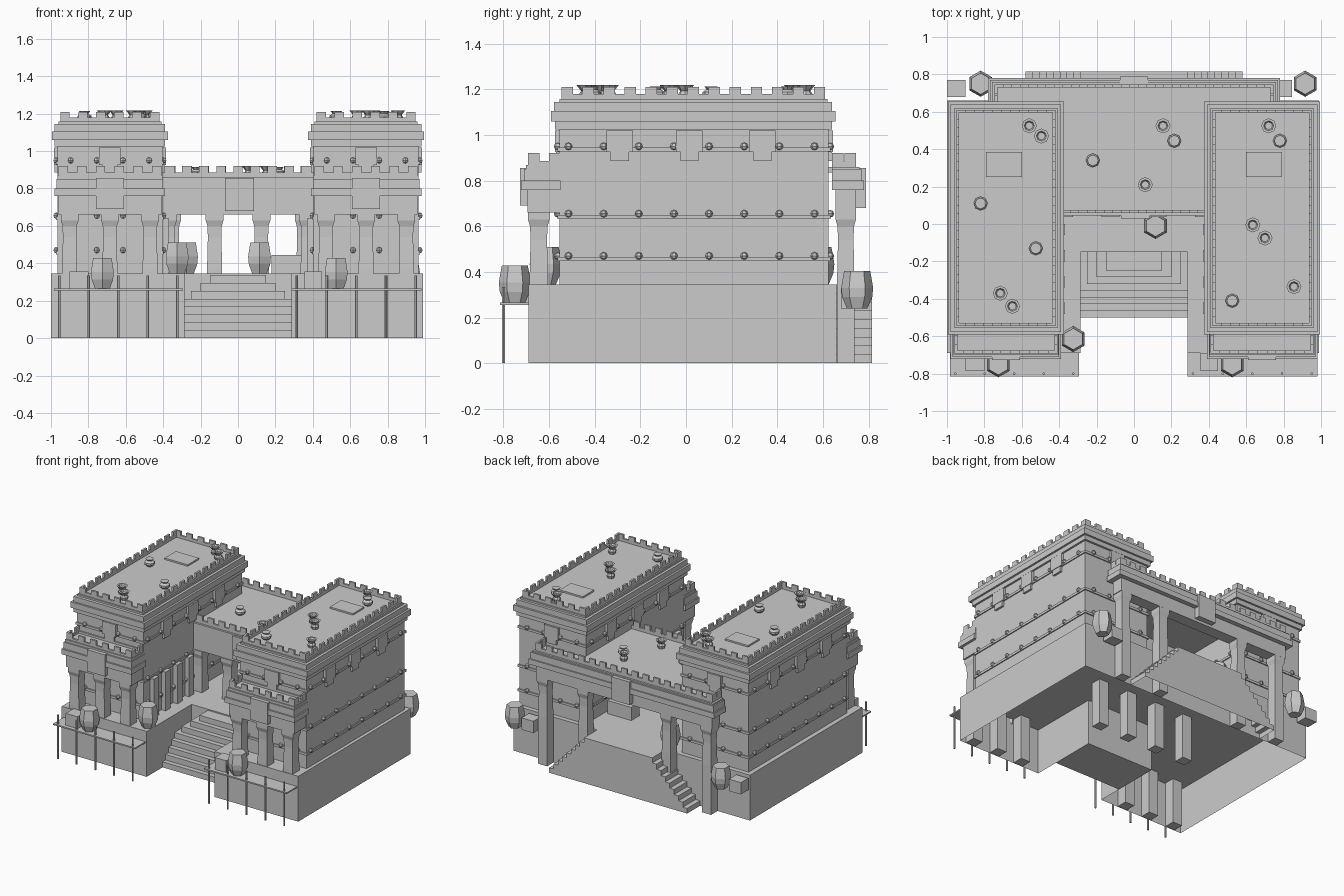
import bpy, bmesh, math
from mathutils import Matrix, Vector

if "Cube" in bpy.data.objects:
    bpy.data.objects.remove(bpy.data.objects["Cube"])


def finish(name, bm):
    bmesh.ops.recalc_face_normals(bm, faces=bm.faces)
    me = bpy.data.meshes.new(name)
    bm.to_mesh(me)
    bm.free()
    ob = bpy.data.objects.new(name, me)
    bpy.context.collection.objects.link(ob)
    return ob


def boxes(name, items):
    """Boxes given as x0, x1, y0, y1, z0, z1, joined in one object."""
    bm = bmesh.new()
    for x0, x1, y0, y1, z0, z1 in items:
        m = (Matrix.Translation(((x0+x1)/2, (y0+y1)/2, (z0+z1)/2))
             @ Matrix.Diagonal((abs(x1-x0), y1-y0, z1-z0, 1)))
        bmesh.ops.create_cube(bm, size=1, matrix=m)
    return finish(name, bm)


def prism(name, pts, vec, open_bottom=False):
    """Polygon swept along a vector."""
    bm = bmesh.new()
    f = bm.faces.new([bm.verts.new(p) for p in pts])
    r = bmesh.ops.extrude_face_region(bm, geom=[f], use_keep_orig=True)
    bmesh.ops.translate(bm, vec=vec, verts=[v for v in r['geom'] if isinstance(v, bmesh.types.BMVert)])
    bm.normal_update()
    if open_bottom:
        low = [f for f in bm.faces if all(v.co.z < 1e-4 for v in f.verts)]
        bmesh.ops.delete(bm, geom=low, context='FACES')
    return finish(name, bm)


def lathe(name, profile, sides, loc, turn=0.0):
    """Stack of polygon rings (radius, height), capped at both ends."""
    bm = bmesh.new()
    rings = []
    for r, z in profile:
        rings.append([bm.verts.new((loc[0] + r*math.cos(turn + 2*math.pi*i/sides),
                                    loc[1] + r*math.sin(turn + 2*math.pi*i/sides),
                                    loc[2] + z)) for i in range(sides)])
    for a, b in zip(rings, rings[1:]):
        for i in range(sides):
            j = (i + 1) % sides
            bm.faces.new((a[i], a[j], b[j], b[i]))
    bm.faces.new(rings[0])
    bm.faces.new(rings[-1])
    return finish(name, bm)


def merlons(x0, x1, y0, y1, z0, z1, edges):
    """Battlement blocks along chosen edges: f(ront) b(ack) l(eft) r(ight)."""
    t, out = 0.015, []
    for e in edges:
        a, b = (x0, x1) if e in 'fb' else (y0, y1)
        n = max(2, round((b-a)/0.09))
        step = (b-a-0.05)/(n-1)
        for i in range(n):
            p = a + i*step
            if e in 'fb':
                y = y0 if e == 'f' else y1-t
                out.append((p, p+0.05, y, y+t, z0, z1))
            else:
                x = x0 if e == 'l' else x1-t
                out.append((x, x+t, p, p+0.05, z0, z1))
    return out


def parapet(x0, x1, y0, y1, z0, z1, t=0.015):
    return [(x0, x1, y0, y0+t, z0, z1), (x0, x1, y1-t, y1, z0, z1),
            (x0, x0+t, y0, y1, z0, z1), (x1-t, x1, y0, y1, z0, z1)]


def column(name, x, y, z0, z1, w):
    """Square column with slight swelling and a spreading capital."""
    h = w*0.5*math.sqrt(2)
    prof = [(h*.95, z0), (h*.95, .37), (h*.85, z1-.12), (h*.9, z1-.06),
            (h*1.12, z1-.03), (h*1.12, z1)]
    lathe(name, prof, 4, (x, y, 0), math.pi/4)


FLOOR = 0.345

# plinth, U-shaped and open underneath
u = [(-1, -.69), (-.285, -.69), (-.285, -.15), (.285, -.15), (.285, -.69),
     (.99, -.69), (.99, .66), (-1, .66)]
prism('plinth', [(x, y, 0) for x, y in u], Vector((0, 0, FLOOR)), True)

# front stairs: five full-width steps, three narrowing ones
st = []
for i in range(8):
    w = .285 if i < 5 else .25 - .05*(i-5)
    st.append((-w, w, -.5 + .036*i, -.15, .042*i, .042*(i+1)))
boxes('front_stairs', st)

# rear double stair with landing
pts = [(.25, FLOOR)]
for i in range(9):
    x = .25 + .0367*(i+1)
    z = FLOOR*(1 - (i+1)/9)
    pts += [(x, pts[-1][1]), (x, z)]
prof = [(-x, z) for x, z in reversed(pts)] + pts
prism('rear_stairs', [(x, .66, z) for x, z in prof], Vector((0, .155, 0)), True)

for s in (-1, 1):
    side = 'left' if s < 0 else 'right'
    c = .685*s

    def bx(hw, y0, y1, z0, z1):
        return (c-hw, c+hw, y0, y1, z0, z1)

    # tower body with string courses
    boxes(side + '_tower', [bx(.28, -.555, .625, FLOOR, 1.05)])
    boxes(side + '_string_courses', [bx(.288, -.563, .633, z-.018, z)
                                     for z in (.465, .65, .945)])
    # studs on the string courses
    bm = bmesh.new()
    for z in (.47, .655, .95):
        spots = [(c+k*.287, -.515 + .154*i) for k in (-1, 1) for i in range(8)]
        spots += [(c-.21+.14*i, y) for y in (-.562, .632) for i in range(4)]
        for x, y in spots:
            bmesh.ops.create_uvsphere(bm, u_segments=6, v_segments=4, radius=.017,
                                      matrix=Matrix.Translation((x, y, z)))
    finish(side + '_studs', bm)
    # windows, a wide block over a narrow one
    win = []
    for y in (-.29, .015, .335):
        win += [bx(.3, y-.058, y+.058, .925, 1.02), bx(.296, y-.04, y+.04, .885, .93)]
    win += [bx(.058, -.575, .645, .925, 1.02), bx(.04, -.57, .64, .885, .93)]
    boxes(side + '_windows', win)
    # cornice tiers, roof deck, battlements, hatch
    boxes(side + '_cornice', [bx(.295, -.575, .64, 1.025, 1.06), bx(.31, -.592, .655, 1.06, 1.105),
                              bx(.295, -.578, .64, 1.105, 1.145), bx(.275, -.555, .62, 1.145, 1.158)])
    px0, px1 = c-.265, c+.265
    boxes(side + '_battlements', parapet(px0, px1, -.545, .61, 1.14, 1.18)
          + merlons(px0, px1, -.545, .61, 1.18, 1.21, 'fblr'))
    hx = .695*s
    boxes(side + '_roof_hatch', [(hx-.097, hx+.097, .25, .385, 1.15, 1.17)])

    # front porch
    for i in (-1, 0, 1):
        column(side + '_porch_column', c+.215*i, -.645, 0, .66, .085)
    boxes(side + '_porch_entablature', [bx(.275, -.695, -.55, .66, .76), bx(.295, -.722, -.55, .76, .80),
                                        bx(.285, -.71, -.55, .80, .85), bx(.28, -.70, -.55, .85, .868)])
    boxes(side + '_porch_battlements', parapet(c-.275, c+.275, -.692, -.55, .86, .885)
          + merlons(c-.275, c+.275, -.692, -.55, .885, .92, 'flr'))
    boxes(side + '_porch_plaque', [bx(.075, -.728, -.69, .69, .855)])

    # pilasters along the courtyard wall
    boxes(side + '_pilasters', [(s*.37, s*.41, y-.03, y+.03, FLOOR, .64)
                                for y in (-.45, -.31, -.17, -.03)])

    # lower ledge on poles
    lx0, lx1 = (-.985, -.295) if s < 0 else (.285, .98)
    boxes(side + '_ledge', [(lx0, lx1, -.815, -.69, .255, .265)])
    for i in range(5):
        lathe(side + '_pole', [(.007, 0), (.007, .335)], 6, (lx0+.03 + i*(lx1-lx0-.06)/4, -.8, 0))

    # columns of the central hall
    for x in (.125, .375):
        column('hall_front_column', s*x, .085, 0, .66, .085)
    for x in (.35, .69):
        column('hall_rear_column', s*x, .70, 0, .66, .08)

# central hall entablature, roof and battlements
boxes('hall_roof', [
    (-.42, .42, .045, .13, .66, .85), (-.74, .74, .655, .745, .66, .76),
    (-.78, .78, .64, .78, .76, .80), (-.77, .77, .64, .77, .80, .85),
    (-.42, .42, .045, .76, .835, .86), (-.76, .76, .64, .76, .845, .86)])
boxes('hall_battlements',
      [(-.42, .42, .06, .075, .86, .885), (-.745, .745, .73, .745, .86, .885),
       (-.745, -.73, .64, .745, .86, .885), (.73, .745, .64, .745, .86, .885)]
      + merlons(-.39, .39, .06, .7, .885, .92, 'f')
      + merlons(-.745, .745, .64, .745, .885, .92, 'blr'))
boxes('hall_plaques', [(-.07, .085, .03, .06, .68, .855), (-.075, .075, .74, .788, .68, .855)])

# large hexagonal jars
jar = [(.045, 0), (.066, .05), (.07, .09), (.066, .115), (.057, .165)]
for loc in [(-.82, .75, .24), (.915, .75, .24), (-.725, -.75, .263), (.525, -.75, .263),
            (-.325, -.615, FLOOR), (.115, -.01, FLOOR), (-.275, .58, FLOOR)]:
    lathe('jar', jar, 6, loc, math.pi/6)

# crates
boxes('crates', [(-1, -.9, .68, .77, .24, .33), (.745, .845, .68, .77, .24, .33),
                 (-.9, -.8, -.785, -.69, .265, .355), (.355, .45, -.785, -.69, .265, .355),
                 (.18, .38, .3, .4, FLOOR, .445)])

# roof pots, open bowls on a foot and closed pots
bowl = [(.024, 0), (.03, .02), (.02, .035), (.04, .06), (.027, .06), (.02, .048)]
pot = [(.022, 0), (.037, .015), (.037, .03), (.02, .042), (.03, .055)]
T, H = 1.158, .86
for x, y, z in [(-.56, .525, T), (-.495, .47, T), (-.715, -.37, T), (-.65, -.44, T),
                (.72, .525, T), (.635, -.005, T), (.70, -.075, T), (.855, -.335, T),
                (.155, .525, H), (.06, .21, H)]:
    lathe('bowl', bowl, 8, (x, y, z))
for x, y, z in [(-.82, .11, T), (-.525, -.13, T), (.78, .445, T), (.525, -.41, T),
                (-.22, .34, H), (.215, .445, H)]:
    lathe('pot', pot, 8, (x, y, z))
